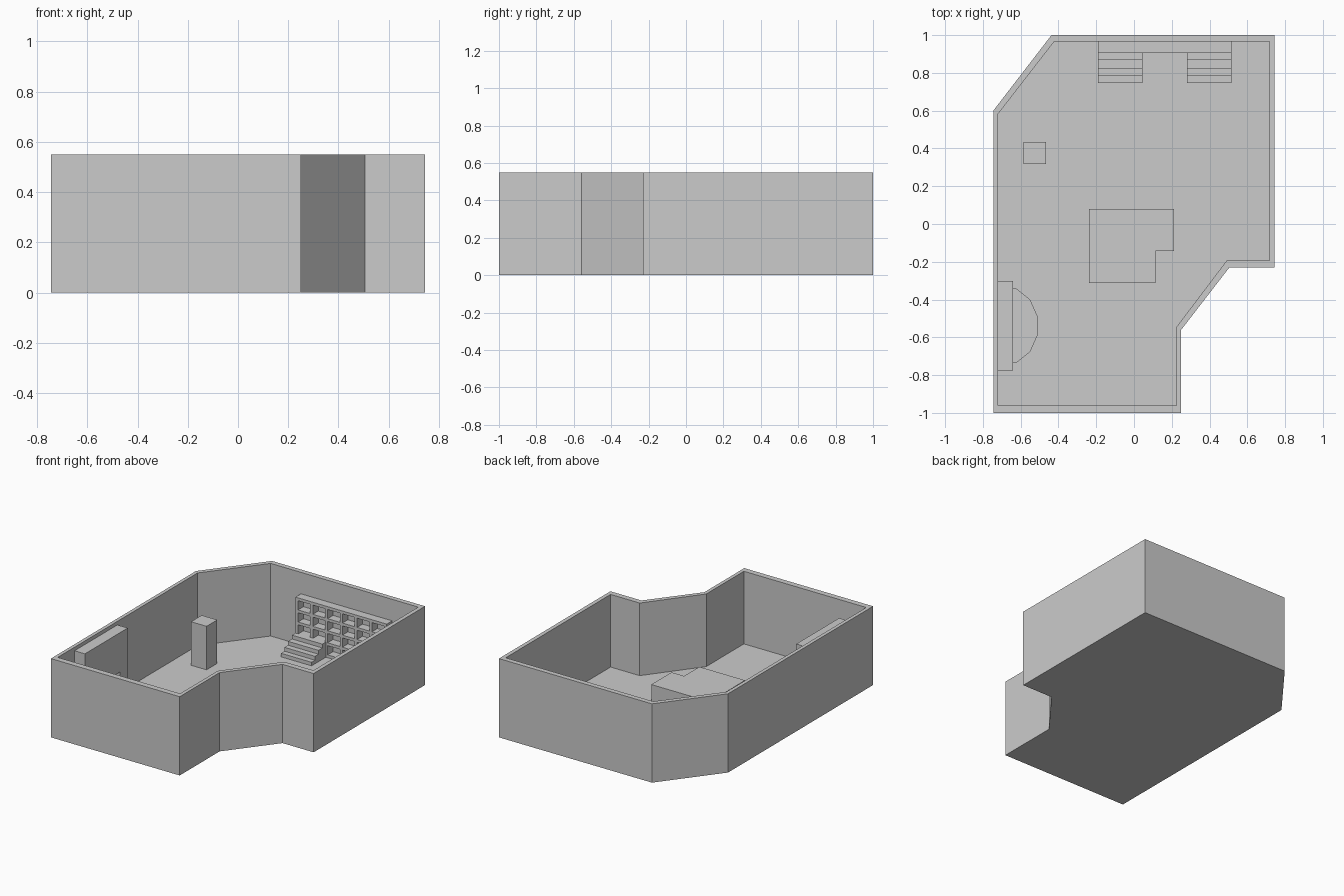
import bpy, bmesh

if "Cube" in bpy.data.objects:
    bpy.data.objects.remove(bpy.data.objects["Cube"])

FLOOR = 0.043
TOP = 0.55


def finish(name, bm):
    bmesh.ops.recalc_face_normals(bm, faces=bm.faces)
    me = bpy.data.meshes.new(name)
    bm.to_mesh(me)
    bm.free()
    ob = bpy.data.objects.new(name, me)
    bpy.context.collection.objects.link(ob)
    return ob


def add_prism(bm, pts, z0, z1):
    lo = [bm.verts.new((x, y, z0)) for x, y in pts]
    hi = [bm.verts.new((x, y, z1)) for x, y in pts]
    n = len(pts)
    bm.faces.new(lo[::-1])
    bm.faces.new(hi)
    for i in range(n):
        j = (i + 1) % n
        bm.faces.new((lo[i], lo[j], hi[j], hi[i]))


def add_box(bm, x0, x1, y0, y1, z0, z1):
    add_prism(bm, [(x0, y0), (x1, y0), (x1, y1), (x0, y1)], z0, z1)


def prism(name, pts, z0, z1):
    bm = bmesh.new()
    add_prism(bm, pts, z0, z1)
    return finish(name, bm)


def boxes(name, items):
    bm = bmesh.new()
    for b in items:
        add_box(bm, *b)
    return finish(name, bm)


# Room shell: floor and walls in one open-topped tray
outer = [(-.745, -1), (.25, -1), (.25, -.56), (.505, -.23),
         (.745, -.23), (.745, 1), (-.437, 1), (-.745, .6)]
inner = [(-.72, -.96), (.225, -.96), (.225, -.545), (.492, -.192),
         (.717, -.192), (.717, .965), (-.423, .965), (-.72, .582)]
bm = bmesh.new()
rings = [[bm.verts.new((x, y, z)) for x, y in p]
         for p, z in ((outer, 0), (outer, TOP), (inner, TOP), (inner, FLOOR))]
for a, b in zip(rings, rings[1:]):
    for i in range(8):
        j = (i + 1) % 8
        bm.faces.new((a[i], a[j], b[j], b[i]))
bm.faces.new(rings[0][::-1])
bm.faces.new(rings[-1])
finish("room_shell", bm)

# Square pedestal
boxes("pedestal", [(-.585, -.465, .317, .435, FLOOR, .347)])

# L-shaped counter block in the middle
prism("counter", [(-.238, -.312), (.115, -.312), (.115, -.143),
                  (.212, -.143), (.212, .08), (-.238, .08)], FLOOR, .16)

# Fireplace: two jambs, a chimney breast above, thin back
boxes("fireplace", [(-.72, -.64, -.775, -.69, FLOOR, .525),
                    (-.72, -.64, -.387, -.302, FLOOR, .525),
                    (-.72, -.64, -.69, -.387, .25, .525)])

# Faceted half-round hearth slab
prism("hearth", [(-.64, -.737), (-.622, -.735), (-.55, -.677), (-.51, -.588),
                 (-.51, -.49), (-.55, -.4), (-.622, -.342), (-.64, -.34)],
      FLOOR, .062)

# Bookcase: uprights and shelves against the back wall
X0, X1, Y0, Y1, H, T = -.19, .515, .905, .965, .40, .02
COLS, ROWS = 6, 4
parts = []
for c in range(COLS + 1):
    x = X0 + (X1 - X0 - T) * c / COLS
    parts.append((x, x + T, Y0, Y1, FLOOR, H))
    if c < COLS:
        nx = X0 + (X1 - X0 - T) * (c + 1) / COLS
        for r in range(ROWS + 1):
            z = FLOOR + (H - FLOOR - T) * r / ROWS
            parts.append((x + T, nx, Y0, Y1, z, z + T))
boxes("bookcase", parts)

# Two matching flights of four steps
edges = [.747, .785, .824, .867]
for name, x in (("left_steps", -.19), ("right_steps", .28)):
    bm = bmesh.new()
    prof = [(Y0, FLOOR), (edges[0], FLOOR)]
    for i, y in enumerate(edges):
        z = .068 + .027 * i
        prof += [(y, z), (edges[i + 1] if i < 3 else Y0, z)]
    a = [bm.verts.new((x, y, z)) for y, z in prof]
    face = bm.faces.new(a)
    ext = bmesh.ops.extrude_face_region(bm, geom=[face], use_keep_orig=True)
    bmesh.ops.translate(bm, vec=(.235, 0, 0), verts=[
        v for v in ext["geom"] if isinstance(v, bmesh.types.BMVert)])
    finish(name, bm)
